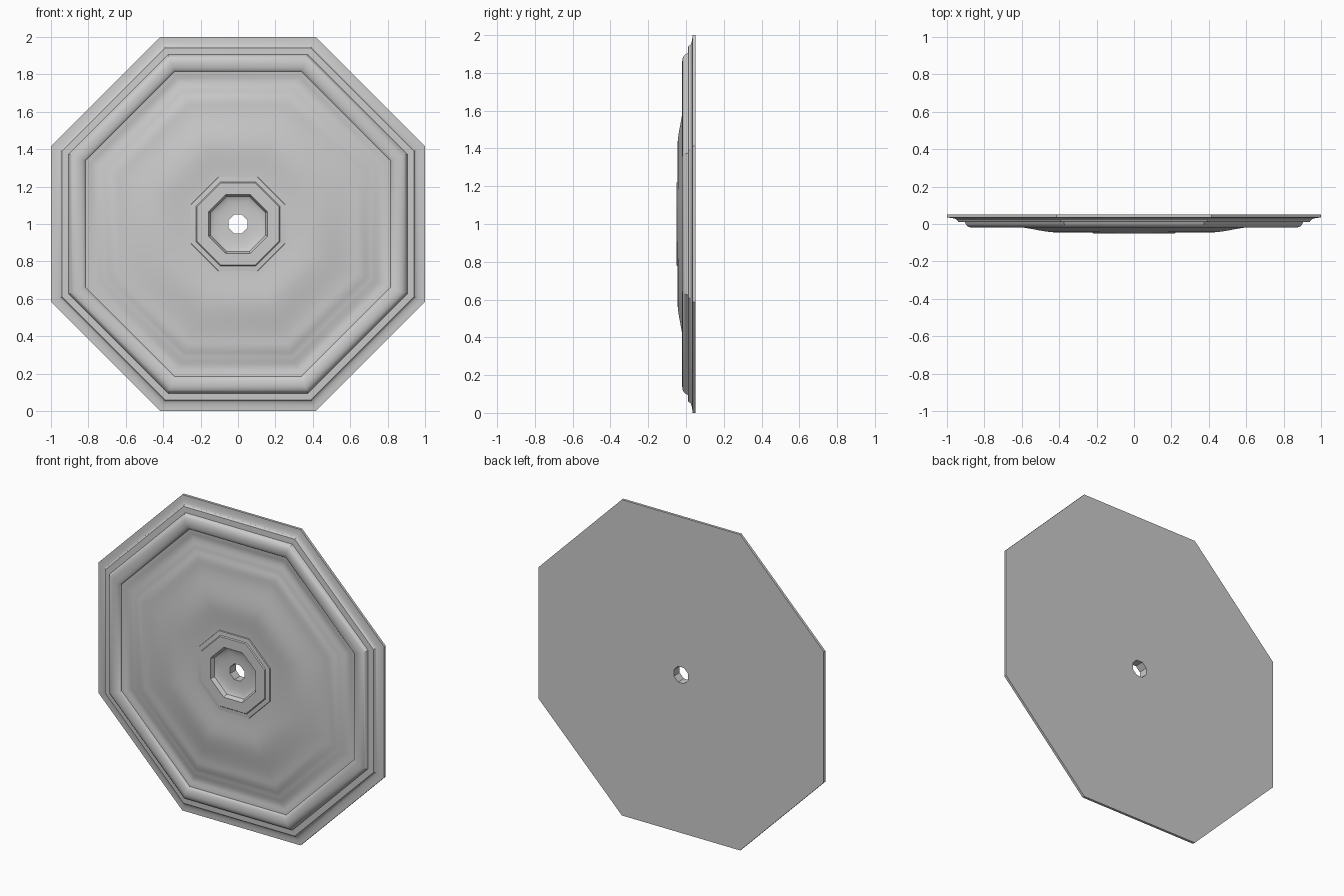
import bpy, bmesh, math
from mathutils import Vector

if "Cube" in bpy.data.objects:
    bpy.data.objects.remove(bpy.data.objects["Cube"])

SIDES = 8
K = 1 / math.cos(math.pi / SIDES)   # flat-to-flat radius -> corner radius


def arc(a0, y0, a1, y1, bulge_first, n=6):
    """Quarter-ellipse moulding between two profile points."""
    pts = []
    for i in range(1, n + 1):
        t = i / n * math.pi / 2
        s, c = math.sin(t), 1 - math.cos(t)
        u, v = (c, s) if bulge_first else (s, c)
        pts.append((a0 + (a1 - a0) * u, y0 + (y1 - y0) * v))
    return pts


def ogee(a0, y0, a1, y1, n=10):
    """Smooth S-shaped moulding."""
    pts = []
    for i in range(1, n + 1):
        t = i / n
        pts.append((a0 + (a1 - a0) * t, y0 + (y1 - y0) * t * t * (3 - 2 * t)))
    return pts


# Half cross-section (distance from centre, depth) from the back outwards
profile = [(0.05, 0.05), (1.0, 0.05), (1.0, 0.034)]
profile += arc(1.0, 0.034, 0.945, 0.018, False)           # rim cove
profile += [(0.94, 0.012), (0.905, 0.010)]                # fillet
profile += arc(0.902, 0.008, 0.86, -0.02, True)           # outer roll
profile += arc(0.86, -0.02, 0.815, 0.0, False)
profile += ogee(0.815, 0.0, 0.77, 0.006, 4)               # valley
profile += ogee(0.77, 0.006, 0.70, -0.006, 5)
profile += [(0.685, -0.013), (0.64, -0.016)]              # small step
profile += ogee(0.64, -0.016, 0.41, -0.045)               # main swell
profile += ogee(0.41, -0.045, 0.252, -0.036, 8)           # inner dish
profile += [(0.25, -0.042), (0.225, -0.044), (0.22, -0.05), (0.158, -0.05),
            (0.15, -0.03)]                                # centre ring
profile += arc(0.15, -0.03, 0.06, -0.008, True)           # cup
profile += [(0.05, -0.008)]                               # hole wall closes the loop

# Sweep the profile around an octagon
bm = bmesh.new()
rings = []
for i in range(SIDES):
    ang = (i + 0.5) * 2 * math.pi / SIDES
    rings.append([bm.verts.new(Vector((a * K * math.cos(ang), y,
                                       1 + a * K * math.sin(ang)))) for a, y in profile])
n = len(profile)
for i in range(SIDES):
    r0, r1 = rings[i], rings[(i + 1) % SIDES]
    for j in range(n):
        k = (j + 1) % n
        bm.faces.new((r0[j], r0[k], r1[k], r1[j]))
bmesh.ops.recalc_face_normals(bm, faces=bm.faces)
mesh = bpy.data.meshes.new("ceiling_medallion")
bm.to_mesh(mesh)
bm.free()

obj = bpy.data.objects.new("ceiling_medallion", mesh)
bpy.context.collection.objects.link(obj)
bpy.context.view_layer.objects.active = obj
obj.select_set(True)
bpy.ops.object.shade_smooth_by_angle(angle=math.radians(25))
